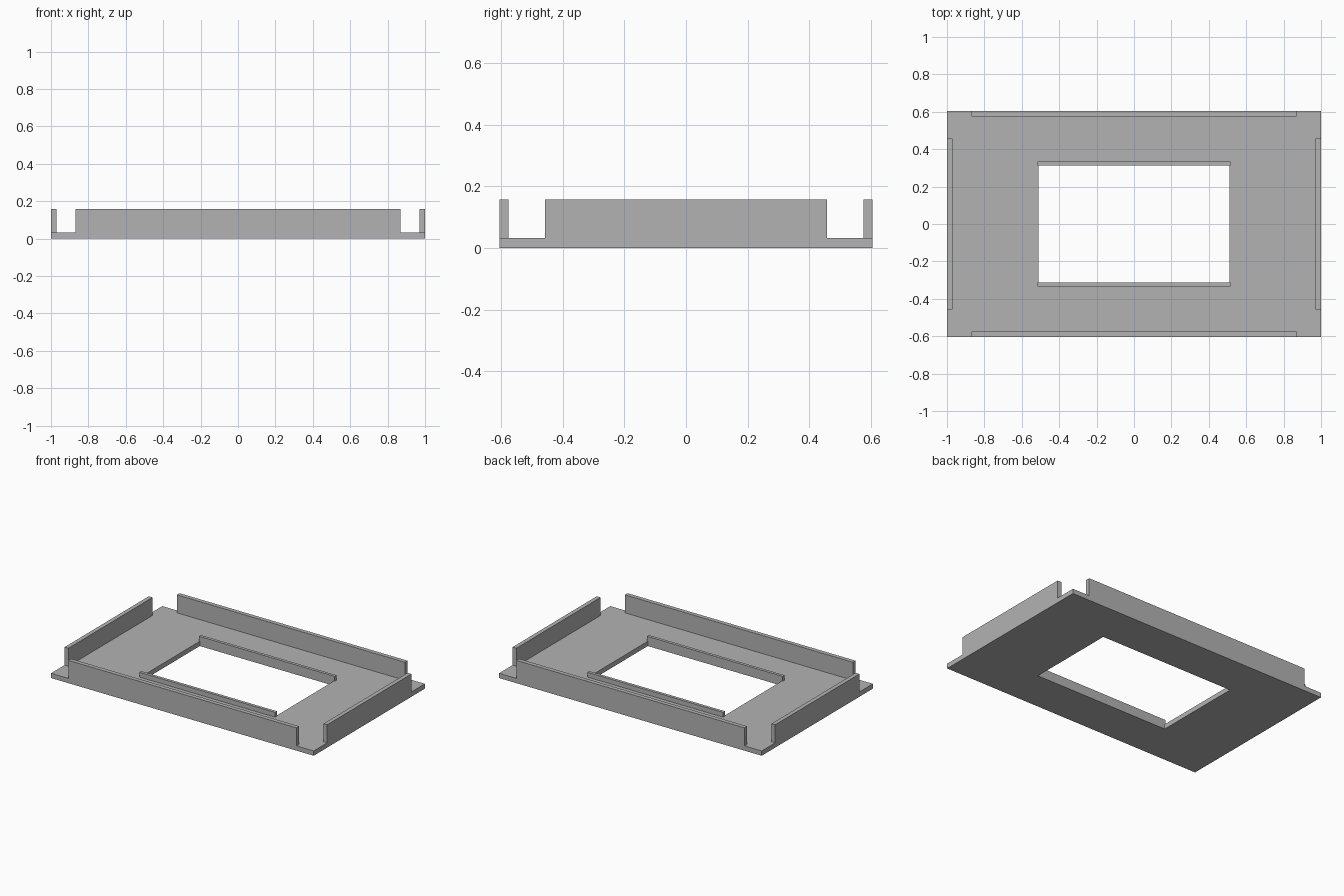
import bpy
import bmesh

cube = bpy.data.objects.get("Cube")
if cube:
    bpy.data.objects.remove(cube)

# Overall dimensions
HALF_X, HALF_Y = 1.0, 0.605
OPEN_X, OPEN_Y = 0.511, 0.314
BASE, TOP = 0.033, 0.157
WALL, RIB = 0.029, 0.021

grey = bpy.data.materials.new("plain grey")
grey.use_nodes = True
colour = (0.45, 0.45, 0.45, 1)
grey.diffuse_color = colour
grey.node_tree.nodes["Principled BSDF"].inputs["Base Color"].default_value = colour


def add_object(name, bm):
    bmesh.ops.recalc_face_normals(bm, faces=bm.faces)
    mesh = bpy.data.meshes.new(name)
    bm.to_mesh(mesh)
    bm.free()
    mesh.materials.append(grey)
    bpy.context.collection.objects.link(bpy.data.objects.new(name, mesh))


def box(name, centre, size):
    bm = bmesh.new()
    bmesh.ops.create_cube(bm, size=1)
    bmesh.ops.scale(bm, vec=size, verts=bm.verts)
    bmesh.ops.translate(bm, vec=centre, verts=bm.verts)
    add_object(name, bm)


# Base plate with a rectangular opening
bm = bmesh.new()
corners = [(-1, -1), (1, -1), (1, 1), (-1, 1)]
outer = [bm.verts.new((HALF_X * x, HALF_Y * y, 0)) for x, y in corners]
inner = [bm.verts.new((OPEN_X * x, OPEN_Y * y, 0)) for x, y in corners]
for i in range(4):
    j = (i + 1) % 4
    bm.faces.new((outer[i], outer[j], inner[j], inner[i]))
raised = bmesh.ops.extrude_face_region(bm, geom=bm.faces[:], use_keep_orig=True)
moved = [g for g in raised["geom"] if isinstance(g, bmesh.types.BMVert)]
bmesh.ops.translate(bm, vec=(0, 0, BASE), verts=moved)
add_object("base_plate", bm)

# Long walls and the low ribs beside the opening
wall_z, wall_h = (BASE + TOP) / 2, TOP - BASE
for side, s in (("front", -1), ("back", 1)):
    box(side + "_wall", (0, s * (HALF_Y - WALL / 2), wall_z), (1.738, WALL, wall_h))
    box(side + "_rib", (0, s * (OPEN_Y + RIB / 2), BASE * 1.5), (1.034, RIB, BASE))

# Short end walls
for side, s in (("right", -1), ("left", 1)):
    box(side + "_wall", (s * (HALF_X - WALL / 2), 0, wall_z), (WALL, 0.916, wall_h))
